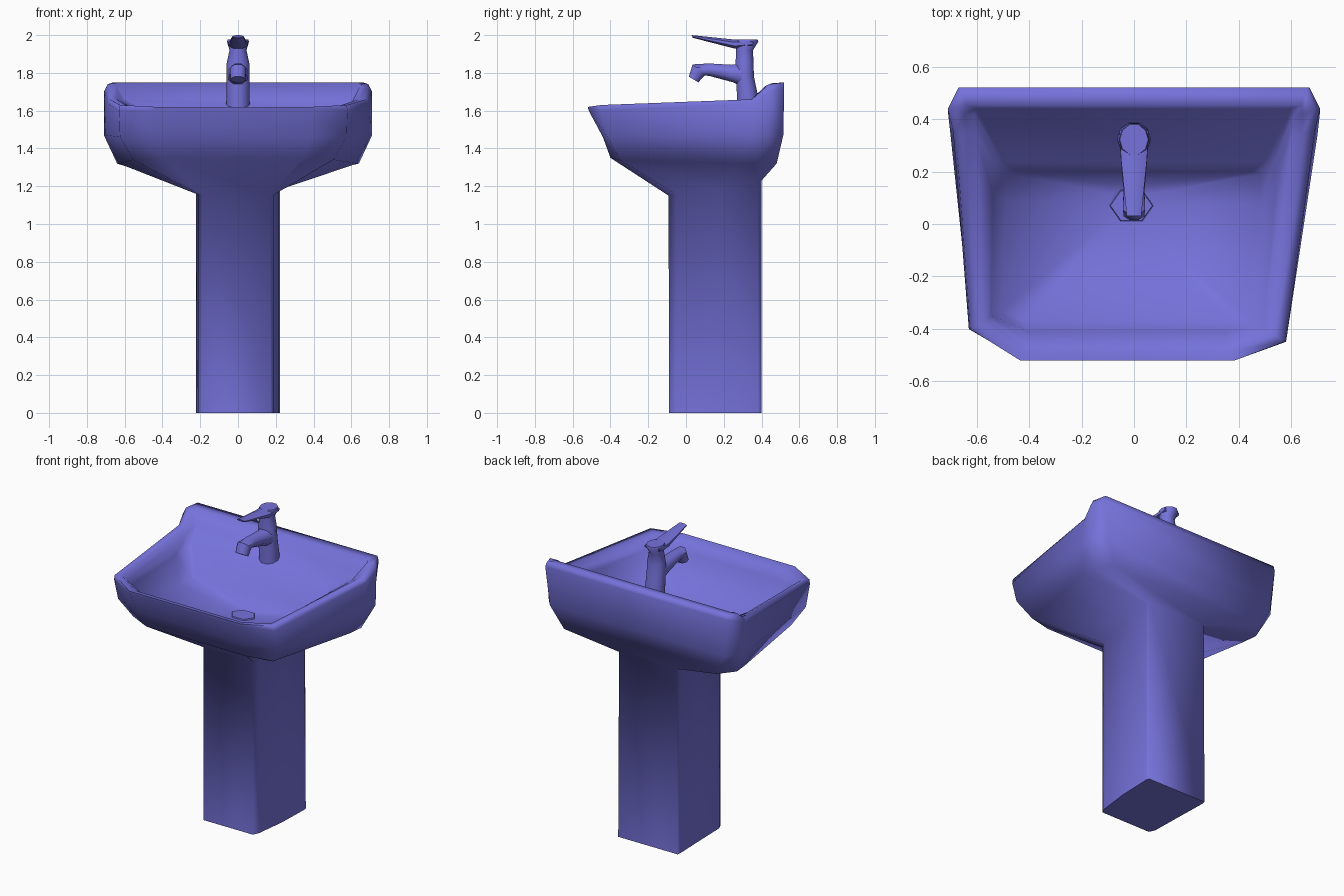
import bpy, bmesh, math

if "Cube" in bpy.data.objects:
    bpy.data.objects.remove(bpy.data.objects["Cube"])

mat = bpy.data.materials.new("periwinkle ceramic")
mat.diffuse_color = (0.18, 0.17, 0.71, 1)
mat.use_nodes = True
mat.node_tree.nodes["Principled BSDF"].inputs["Base Color"].default_value = mat.diffuse_color


def loft(name, rings, angle=50):
    """Skin a closed solid through rings of equal point count."""
    bm = bmesh.new()
    vr = [[bm.verts.new(p) for p in r] for r in rings]
    n = len(vr[0])
    for a, b in zip(vr, vr[1:]):
        for i in range(n):
            j = (i + 1) % n
            bm.faces.new((a[i], a[j], b[j], b[i]))
    bm.faces.new(vr[0])
    bm.faces.new(vr[-1])
    bmesh.ops.recalc_face_normals(bm, faces=bm.faces)
    me = bpy.data.meshes.new(name)
    bm.to_mesh(me)
    bm.free()
    ob = bpy.data.objects.new(name, me)
    bpy.context.collection.objects.link(ob)
    me.materials.append(mat)
    bpy.ops.object.select_all(action='DESELECT')
    ob.select_set(True)
    bpy.context.view_layer.objects.active = ob
    bpy.ops.object.shade_smooth_by_angle(angle=math.radians(angle))
    return ob


def mirrored(half, dx=0.0, skew=0.0):
    """Mirror a half ring; dx and skew nudge its front corners sideways and forward."""
    ring = half + [(-x, y, z) for x, y, z in reversed(half)]
    out = []
    for i, (x, y, z) in enumerate(ring):
        side = i in (3, len(ring) - 4)
        out.append((x - (dx if y < -.04 else 0), y - (skew * x if side else 0), z))
    return out


def oval(cx, cy, z, rx, ry, n=10):
    pts = []
    for i in range(n):
        a = math.pi / 2 - 2 * math.pi * (i + 0.5) / n
        pts.append((cx + rx * math.cos(a), cy + ry * math.sin(a), z))
    return pts


def bar(name, stations):
    """Eight-sided bar along y from (top yz, bottom yz, half width)."""
    rings = []
    for (ty, tz), (by, bz), w in stations:
        r = []
        for i in range(8):
            a = math.pi / 8 + i * math.pi / 4
            c = math.cos(a) / math.cos(math.pi / 8) / 2
            s = math.sin(a) / math.cos(math.pi / 8)
            r.append((w * s, (ty + by) / 2 + (ty - by) * c, (tz + bz) / 2 + (tz - bz) * c))
        rings.append(r)
    return loft(name, rings)


# Column: slightly wider towards the back, running up into the basin
foot = [(.218, .40), (.222, .38), (.215, .15), (.20, -.05), (.182, -.09)]
neck = [(.212, .40, 1.23), (.222, .38, 1.225), (.215, .18, 1.18), (.20, -.05, 1.155), (.18, -.092, 1.15)]

# Basin: outside going up, over the rim, down the bowl wall to floor and drain
basin = [
    [(.56, .48, 1.32), (.64, .38, 1.32), (.63, .28, 1.32), (.53, -.33, 1.34), (.37, -.40, 1.35)],
    [(.64, .515, 1.47), (.71, .43, 1.47), (.70, .34, 1.47), (.60, -.39, 1.46), (.41, -.44, 1.46)],
    [(.67, .52, 1.72), (.71, .44, 1.70), (.69, .355, 1.64), (.605, -.425, 1.60), (.41, -.515, 1.60)],
    [(.66, .52, 1.75), (.69, .44, 1.74), (.68, .35, 1.66), (.60, -.425, 1.63), (.41, -.52, 1.62)],
    [(.64, .455, 1.745), (.645, .42, 1.73), (.64, .345, 1.66), (.56, -.40, 1.625), (.39, -.485, 1.615)],
    [(.60, .44, 1.66), (.61, .415, 1.655), (.60, .33, 1.64), (.535, -.385, 1.60), (.37, -.46, 1.60)],
    [(.50, .24, 1.61), (.53, .23, 1.60), (.54, .12, 1.59), (.52, -.37, 1.56), (.38, -.41, 1.56)],
    [(.45, .20, 1.43), (.48, .19, 1.43), (.485, .08, 1.42), (.48, -.35, 1.41), (.40, -.37, 1.41)],
]
rings = [mirrored([(x, y, 0) for x, y in foot], .01), mirrored(neck, .01)]
rings += [mirrored(r, .025, .04) for r in basin]
rings.append(oval(-.01, .07, 1.345, .09, .078))
loft("pedestal_basin", rings, 89)

# Drain ring lying in the bowl
loft("drain", [oval(-.01, .07, 1.335, .088, .072, 6), oval(-.01, .07, 1.352, .08, .065, 6)])

# Tap body: flared foot, waist and flared cap
loft("tap_body", [
    oval(0, .33, 1.58, .064, .062),
    oval(0, .328, 1.66, .062, .06),
    oval(0, .312, 1.78, .062, .05),
    oval(0, .31, 1.85, .06, .05),
    oval(0, .31, 1.92, .045, .047),
    oval(0, .322, 1.965, .058, .064),
    oval(0, .322, 1.977, .054, .06),
])

# Tap spout with its turned-down nozzle
bar("tap_spout", [
    ((.31, 1.85), (.31, 1.72), .055),
    ((.24, 1.843), (.25, 1.75), .05),
    ((.12, 1.85), (.13, 1.782), .04),
    ((.035, 1.845), (.10, 1.787), .042),
    ((.015, 1.78), (.065, 1.75), .04),
])

# Tap lever pointing forward
bar("tap_lever", [
    ((.36, 1.975), (.35, 1.94), .055),
    ((.25, 1.977), (.26, 1.928), .05),
    ((.03, 2.0), (.035, 1.986), .028),
])
